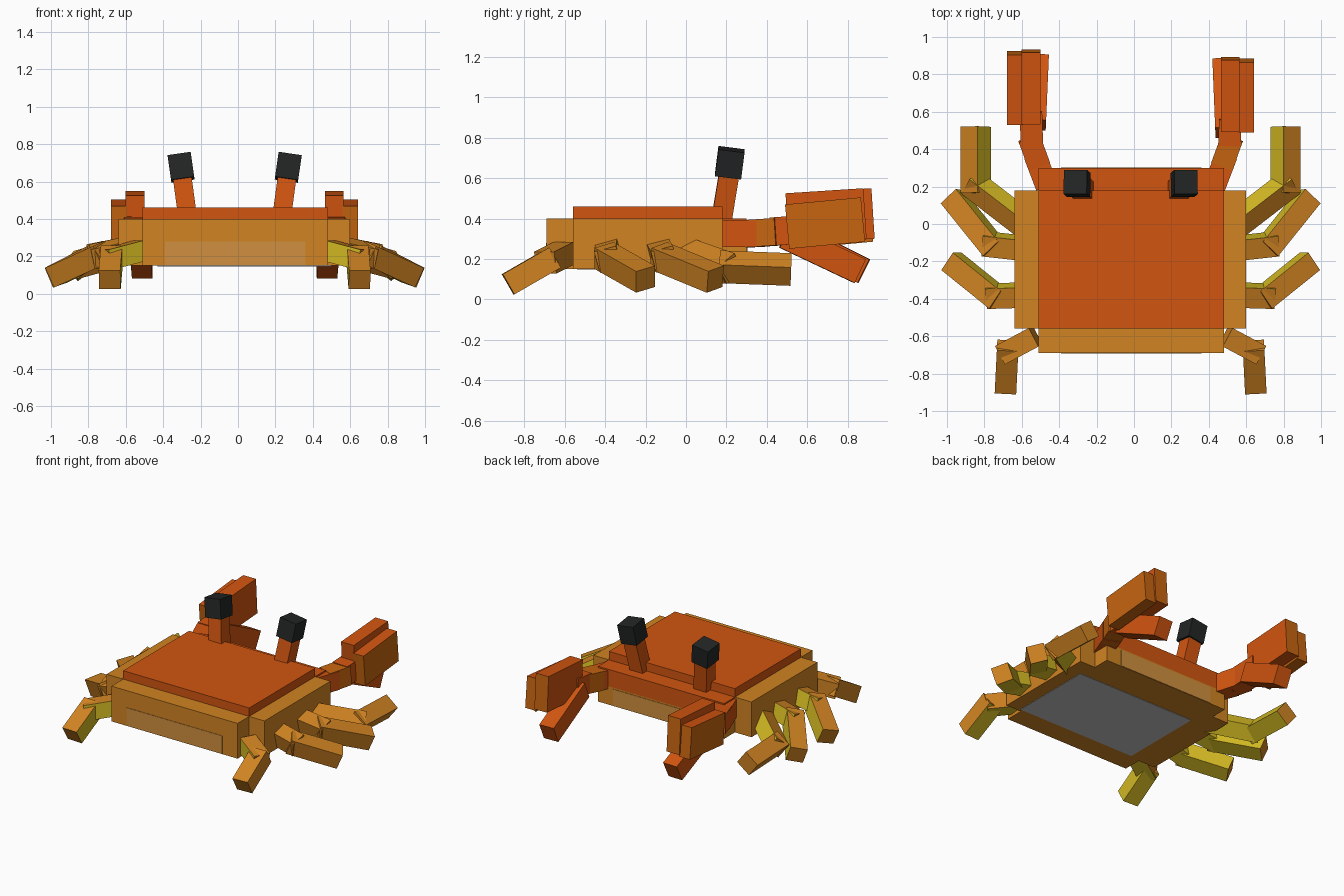
import bpy, bmesh
from math import sin, cos, radians
from mathutils import Vector

if "Cube" in bpy.data.objects:
    bpy.data.objects.remove(bpy.data.objects["Cube"])

CX = -0.018  # symmetry plane


def mat(name, rgb):
    m = bpy.data.materials.new(name)
    m.diffuse_color = (*rgb, 1)
    m.use_nodes = True
    m.node_tree.nodes["Principled BSDF"].inputs["Base Color"].default_value = m.diffuse_color
    return m


RED = mat("shell red", (0.64, 0.09, 0.005))
AMBER = mat("body amber", (0.64, 0.23, 0.016))
CLAW = mat("claw orange", (0.57, 0.13, 0.005))
YELLOW = mat("leg underside yellow", (0.66, 0.49, 0.017))
BLACK = mat("eye black", (0.017, 0.019, 0.019))
TAN = mat("panel tan", (0.64, 0.28, 0.05))
GREY = mat("belly grey", (0.55, 0.55, 0.55))


def hexa(name, center, axes, half, base, paint=None, mirror=False):
    """Box on three local axes; paint maps (axis, sign) of a face to a material."""
    paint = paint or {}
    mats = [base] + [m for m in dict.fromkeys(paint.values()) if m != base]
    bm = bmesh.new()
    bmesh.ops.create_cube(bm, size=2)
    for f in bm.faces:
        f.normal_update()
        n = f.normal
        k = max(range(3), key=lambda i: abs(n[i]))
        f.material_index = mats.index(paint.get((k, 1 if n[k] > 0 else -1), base))
    for v in bm.verts:
        p = center + sum((axes[i] * (v.co[i] * half[i]) for i in range(3)), Vector())
        v.co = (2 * CX - p.x, p.y, p.z) if mirror else p
    bmesh.ops.recalc_face_normals(bm, faces=bm.faces)
    me = bpy.data.meshes.new(name)
    bm.to_mesh(me)
    bm.free()
    for m in mats:
        me.materials.append(m)
    ob = bpy.data.objects.new(name, me)
    bpy.context.collection.objects.link(ob)
    return ob


def block(name, lo, hi, base, paint=None, mirror=False):
    lo, hi = Vector(lo), Vector(hi)
    axes = [Vector((1, 0, 0)), Vector((0, 1, 0)), Vector((0, 0, 1))]
    return hexa(name, (lo + hi) / 2, axes, (hi - lo) / 2, base, paint, mirror)


def beam(name, a, b, w, h, base, roll=0, paint=None, mirror=False, ref=(0, 0, 1)):
    """Box from a to b; local axes are 0 = along, 1 = left, 2 = up."""
    a, b = Vector(a), Vector(b)
    d = (b - a).normalized()
    left = Vector(ref).cross(d).normalized()
    up = d.cross(left)
    r = radians(roll)
    axes = [d, left * cos(r) + up * sin(r), up * cos(r) - left * sin(r)]
    return hexa(name, (a + b) / 2, axes, ((b - a).length / 2, w / 2, h / 2),
                base, paint, mirror)


# Body and shell
block("body", (-0.64, -0.56, 0.15), (0.60, 0.18, 0.40), AMBER)
block("body_rear", (-0.51, -0.69, 0.15), (0.48, -0.56, 0.40), AMBER)
block("body_front", (-0.51, 0.18, 0.15), (0.48, 0.30, 0.28), AMBER)
block("shell_front", (-0.51, 0.18, 0.28), (0.48, 0.30, 0.40), RED)
block("shell_top", (-0.51, -0.56, 0.40), (0.48, 0.18, 0.46), RED)

# Thin panels on the rear, front and belly
block("rear_panel", (-0.39, -0.693, 0.152), (0.36, -0.688, 0.28), TAN)
block("front_panel", (-0.39, 0.298, 0.152), (0.36, 0.303, 0.27), TAN)
block("belly_panel", (-0.43, -0.54, 0.147), (0.50, 0.06, 0.152), GREY)

# Legs: root, elbow, tip, roll, inner side (+1 left, -1 right)
LEGS = {
    "front_leg": ((0.55, 0.00, 0.23), (0.81, 0.20, 0.16), (0.81, 0.52, 0.148), 38, 1),
    "front_middle_leg": ((0.55, -0.13, 0.24), (0.73, -0.11, 0.205), (0.935, 0.145, 0.10), 15, 1),
    "rear_middle_leg": ((0.55, -0.38, 0.24), (0.71, -0.385, 0.205), (0.94, -0.20, 0.10), 15, 1),
    "rear_leg": ((0.49, -0.60, 0.23), (0.64, -0.68, 0.19), (0.65, -0.88, 0.075), 0, -1),
}
for name, (root, elbow, tip, roll, inner) in LEGS.items():
    paint = {(1, inner): YELLOW, (2, -1): YELLOW}
    root, elbow, tip = Vector(root), Vector(elbow), Vector(tip)
    for side in ("right", "left"):
        m = side == "left"
        beam(f"{side}_{name}_upper", root, elbow + (elbow - root).normalized() * 0.035,
             0.112, 0.11, AMBER, roll, paint, m)
        beam(f"{side}_{name}_lower", elbow - (tip - elbow).normalized() * 0.035, tip,
             0.115, 0.115, AMBER, roll, paint, m)

# Claws, the left one set slightly further forward
for side, dy in (("right", 0.0), ("left", 0.04)):
    m = side == "left"
    up_arm = RED if m else CLAW
    beam(f"{side}_arm_root", (0.43, 0.20, 0.325), (0.495, 0.37, 0.325), 0.12, 0.13, RED, 0, None, m)
    beam(f"{side}_arm_middle", (0.47, 0.31, 0.325), (0.525, 0.46, 0.335), 0.12, 0.135,
         up_arm, 0, None, m)
    beam(f"{side}_wrist", (0.51, 0.42, 0.335), (0.515, 0.56 + dy, 0.345), 0.12, 0.14,
         RED, 0, None, m)
    # Upper pincer: outer and inner slab
    beam(f"{side}_claw_outer", (0.60, 0.50 + dy, 0.36), (0.60, 0.875 + dy, 0.395), 0.085, 0.22,
         CLAW, 0, {(2, 1): RED}, m)
    beam(f"{side}_claw_inner", (0.515, 0.50 + dy, 0.40), (0.515, 0.885 + dy, 0.425), 0.10, 0.25,
         RED, 0, {(0, 1): CLAW}, m)
    # Lower pincer
    beam(f"{side}_claw_lower", (0.49, 0.49 + dy, 0.315), (0.475, 0.86 + dy * 0.5, 0.14),
         0.11, 0.13, RED, 0, None, m)

# Eyes on leaning stalks
for side in ("right", "left"):
    m = side == "left"
    beam(f"{side}_eye_stalk", (0.228, 0.172, 0.37), (0.262, 0.213, 0.62), 0.10, 0.10,
         RED, 0, None, m, (0, 1, 0))
    beam(f"{side}_eye", (0.259, 0.208, 0.61), (0.278, 0.225, 0.742), 0.125, 0.13,
         BLACK, 0, None, m, (0, 1, 0))
